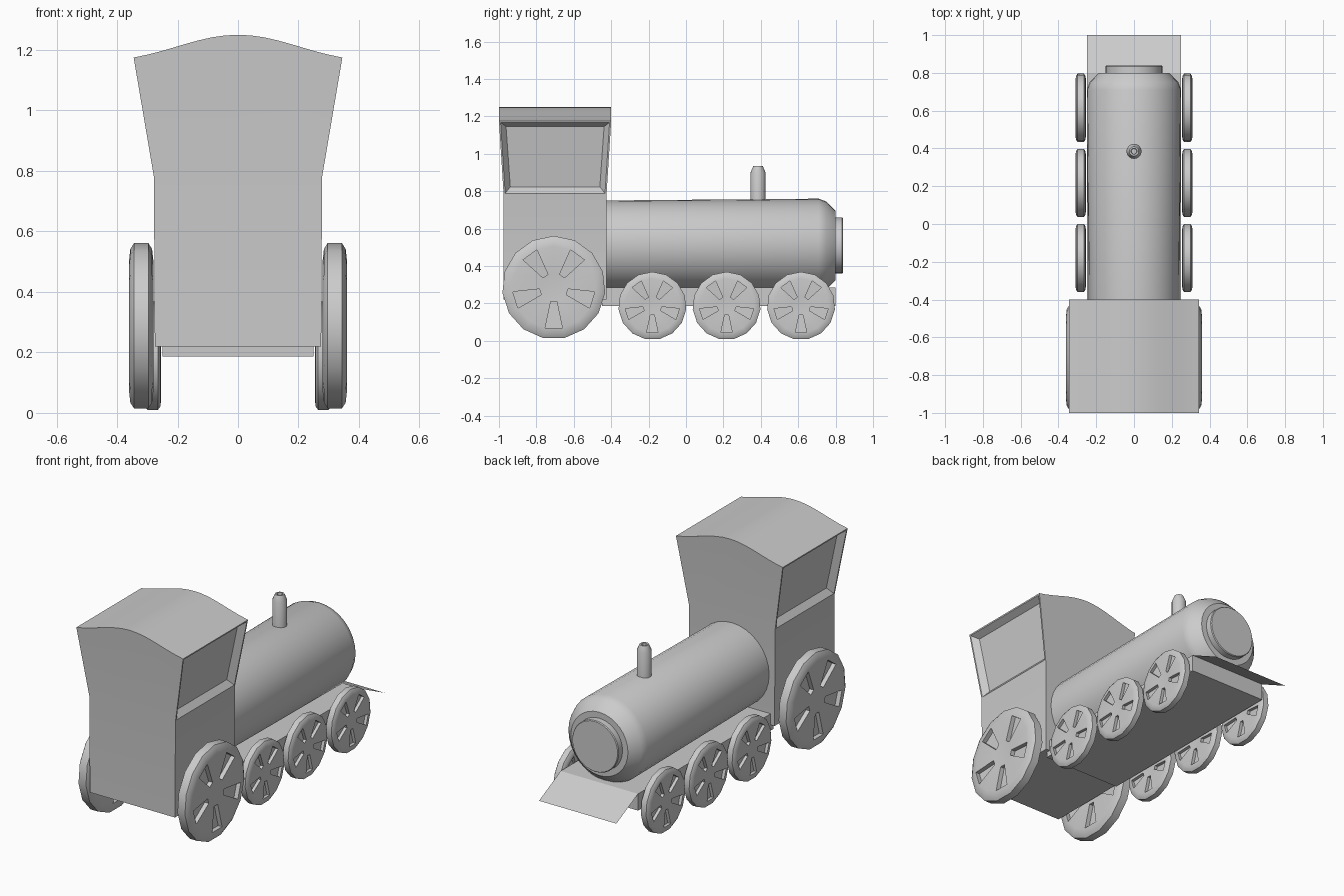
import bpy, bmesh, math
from mathutils import Matrix, Vector

cube = bpy.data.objects.get("Cube")
if cube:
    bpy.data.objects.remove(cube, do_unlink=True)

grey = bpy.data.materials.new("plain grey")
grey.use_nodes = True
colour = (0.6, 0.6, 0.6, 1)
grey.diffuse_color = colour
grey.node_tree.nodes["Principled BSDF"].inputs["Base Color"].default_value = colour


def finish(name, bm, angle=None, closed=True):
    """Turn a bmesh into a named object, smooth below the given angle."""
    if closed:
        bmesh.ops.recalc_face_normals(bm, faces=bm.faces)
    mesh = bpy.data.meshes.new(name)
    bm.to_mesh(mesh)
    bm.free()
    mesh.materials.append(grey)
    obj = bpy.data.objects.new(name, mesh)
    bpy.context.collection.objects.link(obj)
    if angle:
        bpy.ops.object.select_all(action='DESELECT')
        obj.select_set(True)
        bpy.context.view_layer.objects.active = obj
        bpy.ops.object.shade_smooth_by_angle(angle=math.radians(angle))
    return obj


def lathe(name, profile, segments, matrix, angle=35):
    """Revolve (radius, height) points about z, then place by matrix."""
    bm = bmesh.new()
    rings = []
    for r, h in profile:
        rings.append([bm.verts.new((r * math.cos(a), r * math.sin(a), h))
                      for a in (2 * math.pi * i / segments for i in range(segments))])
    for low, high in zip(rings, rings[1:]):
        for i in range(segments):
            j = (i + 1) % segments
            bm.faces.new((low[i], low[j], high[j], high[i]))
    bm.faces.new(rings[0])
    bm.faces.new(rings[-1])
    bm.transform(matrix)
    return finish(name, bm, angle)


def box(name, lo, hi):
    bm = bmesh.new()
    size = Vector(hi) - Vector(lo)
    centre = (Vector(hi) + Vector(lo)) / 2
    bmesh.ops.create_cube(bm, size=1, matrix=Matrix.Translation(centre) @ Matrix.Diagonal((*size, 1)))
    return finish(name, bm)


def wheel(name, x, y, z, radius, width):
    """Dished wheel with five wedge pockets pressed into each side."""
    bm = bmesh.new()
    n = 15
    # (radius fraction, half-width fraction) from hub to rim
    steps = [(0.28, 0.82), (0.8, 1.0), (0.93, 0.9), (1.0, 0.6)]
    last = []
    for side in (-1, 1):
        rings = []
        for r, w in steps:
            rings.append([bm.verts.new((side * w * width / 2,
                                        r * radius * math.sin(a), -r * radius * math.cos(a)))
                          for a in (2 * math.pi * (i - 0.5) / n for i in range(n))])
        hub = bm.verts.new((side * 0.7 * width / 2, 0, 0))
        pockets = []
        for i in range(n):
            j = (i + 1) % n
            bm.faces.new((hub, rings[0][i], rings[0][j]))
            for k in range(len(steps) - 1):
                f = bm.faces.new((rings[k][i], rings[k][j], rings[k + 1][j], rings[k + 1][i]))
                if k == 0 and i % 3 == 0:
                    pockets.append(f)
        last.append(rings[-1])
        # sink the pockets between the spokes
        for f in pockets:
            new = bmesh.ops.extrude_discrete_faces(bm, faces=[f])["faces"][0]
            for v in new.verts:
                v.co.x -= side * width * 0.32
    for i in range(n):
        j = (i + 1) % n
        bm.faces.new((last[0][i], last[0][j], last[1][j], last[1][i]))
    bmesh.ops.translate(bm, verts=bm.verts, vec=(x, y, z))
    return finish(name, bm, 40)


def cab():
    """Flared cab with an arched roof and a sunken window on each side."""
    bm = bmesh.new()
    half, top, columns = 0.345, 1.175, 16

    def outline(sign):
        def pt(px, pz, depth):
            return bm.verts.new((px, -0.7 + sign * depth, pz))
        lower = [pt(s * 0.275, 0.22, 0.275) for s in (-1, 1)]
        waist = [pt(s * 0.278, 0.78, 0.275) for s in (-1, 1)]
        arch = []
        for i in range(columns + 1):
            t = 2 * i / columns - 1
            rise = 0.045 * (1 + math.cos(math.pi * t)) / 2 + 0.03 * (1 - t * t)
            arch.append(pt(half * t, top + rise, 0.3))
        return lower, waist, arch

    front, back = outline(-1), outline(1)
    for low, waist, arch in (front, back):
        bm.faces.new((low[0], low[1], waist[1], waist[0]))
        bm.faces.new((waist[0], waist[1], *reversed(arch)))
    bm.faces.new(front[0] + back[0][::-1])
    for i in range(columns):
        bm.faces.new((front[2][i], front[2][i + 1], back[2][i + 1], back[2][i]))
    windows = []
    for s in (0, 1):
        bm.faces.new((front[0][s], front[1][s], back[1][s], back[0][s]))
        windows.append(bm.faces.new((front[1][s], front[2][-s], back[2][-s], back[1][s])))
    bmesh.ops.recalc_face_normals(bm, faces=bm.faces)
    bmesh.ops.inset_individual(bm, faces=windows, thickness=0.012)
    bmesh.ops.inset_individual(bm, faces=windows, thickness=0.04, depth=-0.035)
    finish("cab", bm, 30)


cab()

# Boiler with chamfered nose, round end plate and chimney
along = Matrix.Rotation(-math.pi / 2, 4, 'X')
axle = Matrix.Translation((0, 0, 0.51)) @ along
lathe("boiler", [(0.24, -0.45), (0.25, 0.71), (0.235, 0.75), (0.185, 0.8)], 32, axle)
lathe("boiler_end_plate", [(0.15, 0.78), (0.15, 0.835), (0.146, 0.84)], 32, axle)
lathe("chimney", [(0.04, 0.7), (0.04, 0.9), (0.025, 0.935), (0.016, 0.935), (0.014, 0.9)],
      16, Matrix.Translation((0, 0.385, 0)))

# Chassis and the sloping sheet ahead of it
box("chassis", (-0.25, -0.45, 0.187), (0.25, 0.8, 0.285))
bm = bmesh.new()
bm.faces.new([bm.verts.new(p) for p in
              ((-0.25, 0.8, 0.285), (-0.25, 1, 0.187), (0.25, 1, 0.187), (0.25, 0.8, 0.285))])
bmesh.ops.reverse_faces(bm, faces=[f for f in bm.faces if f.normal.z < 0])
finish("front_guard", bm, closed=False)

# Wheels on both sides
for side, label in ((1, "left"), (-1, "right")):
    wheel(f"{label}_large_wheel", side * 0.32, -0.707, 0.285, 0.276, 0.08)
    for number, y in enumerate((-0.18, 0.217, 0.615), 1):
        wheel(f"{label}_small_wheel_{number}", side * 0.282, y, 0.187, 0.182, 0.056)
